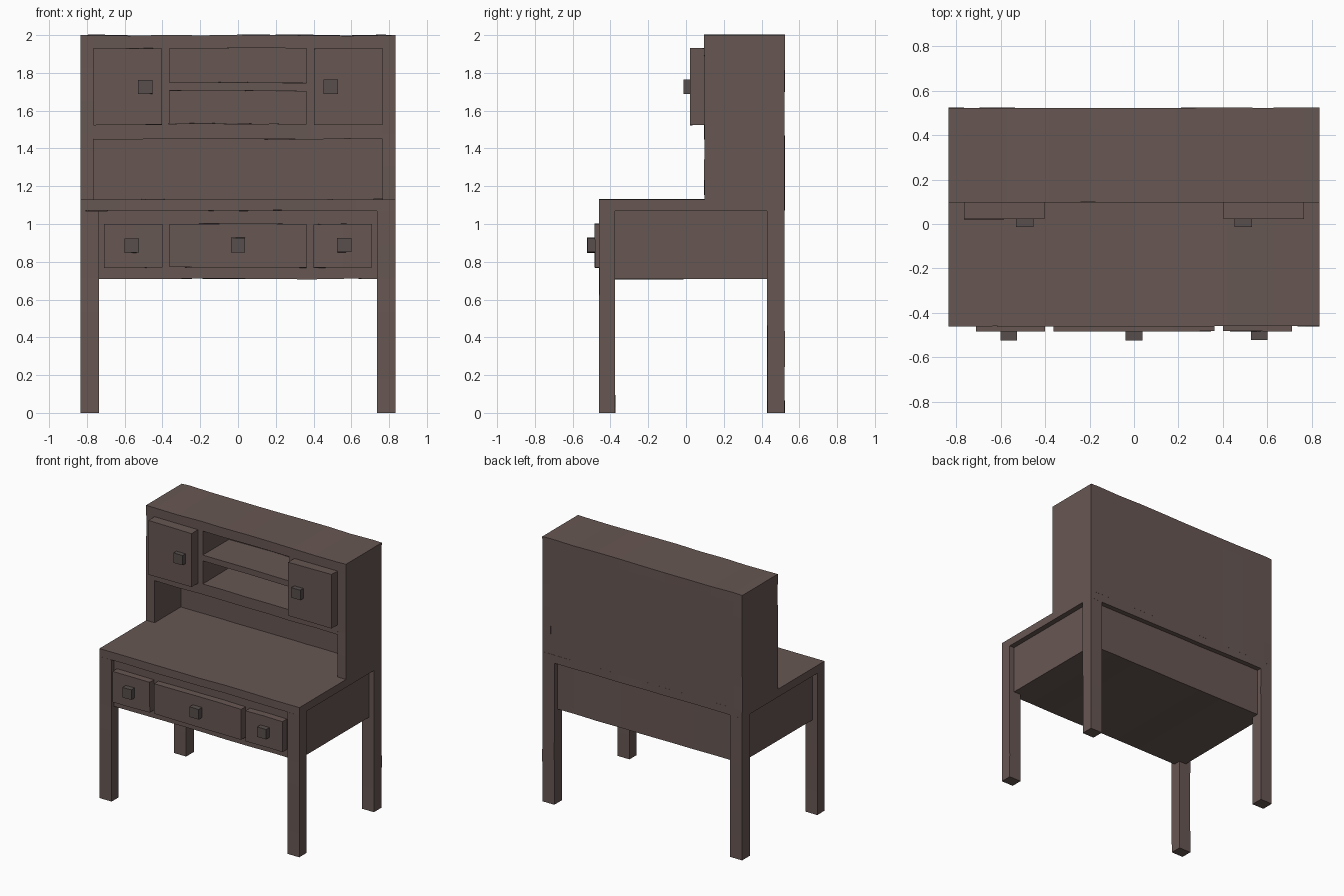
import bpy, bmesh
from mathutils import Vector, noise

if "Cube" in bpy.data.objects:
    bpy.data.objects.remove(bpy.data.objects["Cube"])


def material(name, col):
    m = bpy.data.materials.new(name)
    m.diffuse_color = (*col, 1)
    m.use_nodes = True
    m.node_tree.nodes["Principled BSDF"].inputs["Base Color"].default_value = m.diffuse_color
    return m


WOOD = material("dark_wood", (0.135, 0.095, 0.086))
KNOB = material("knob_wood", (0.095, 0.077, 0.072))


def box(name, x, y, z, mat=WOOD, wobble=0.006):
    """Box from (min, max) ranges, cut along its length and slightly hand-carved."""
    bm = bmesh.new()
    bmesh.ops.create_cube(bm, size=1)
    lo = Vector((x[0], y[0], z[0]))
    size = Vector((x[1], y[1], z[1])) - lo
    for v in bm.verts:
        v.co = Vector([lo[i] + (v.co[i] + 0.5) * size[i] for i in range(3)])
    axis = max((0, 2), key=lambda i: size[i])
    normal = Vector((axis == 0, 0, axis == 2))
    cuts = int(size[axis] / 0.21)
    for k in range(1, cuts + 1):
        bmesh.ops.bisect_plane(
            bm, geom=bm.verts[:] + bm.edges[:] + bm.faces[:],
            plane_co=lo + normal * size[axis] * k / (cuts + 1), plane_no=normal)
    # position-based noise keeps touching parts together; the outer ends stay put
    for v in bm.verts:
        n = noise.noise_vector(v.co * 4.3 + Vector((3, 7, 1)))
        if abs(v.co.x) < 0.83:
            v.co.z += n.z * wobble * (v.co.z > 0.01)
        v.co.y += n.y * wobble * 0.4
    bmesh.ops.recalc_face_normals(bm, faces=bm.faces[:])
    me = bpy.data.meshes.new(name)
    bm.to_mesh(me)
    bm.free()
    me.materials.append(mat)
    ob = bpy.data.objects.new(name, me)
    bpy.context.collection.objects.link(ob)
    return ob


def pair(name, x, y, z, mat=WOOD):
    box(name + "_right", x, y, z, mat)
    box(name + "_left", (-x[1], -x[0]), y, z, mat)


# desk
box("desk_top", (-0.835, 0.835), (-0.46, 0.522), (1.07, 1.13))
box("drawer_case", (-0.795, 0.795), (-0.43, 0.485), (0.71, 1.07))
pair("front_leg", (0.735, 0.835), (-0.46, -0.375), (0, 1.07))
pair("back_leg", (0.735, 0.835), (0.43, 0.522), (0, 1.07))

# drawers and their knobs
pair("side_drawer", (0.40, 0.71), (-0.483, -0.43), (0.77, 1.0))
box("middle_drawer", (-0.363, 0.363), (-0.483, -0.43), (0.77, 1.0))
pair("side_drawer_knob", (0.525, 0.6), (-0.523, -0.48), (0.85, 0.925), KNOB)
box("middle_drawer_knob", (-0.038, 0.038), (-0.523, -0.48), (0.85, 0.925), KNOB)

# hutch shell
F, B = 0.097, 0.522
pair("hutch_side", (0.765, 0.835), (F, B), (1.13, 2.0))
box("hutch_top", (-0.765, 0.765), (F, B), (1.93, 2.0))
box("hutch_back", (-0.765, 0.765), (0.41, B), (1.13, 1.93))
box("hutch_board", (-0.765, 0.765), (F, 0.41), (1.45, 1.53))

# cupboards, doors and open shelf
pair("cupboard", (0.362, 0.765), (F, 0.41), (1.53, 1.93))
box("open_shelf", (-0.362, 0.362), (F, 0.41), (1.705, 1.75))
pair("cupboard_door", (0.403, 0.765), (0.022, F), (1.525, 1.93))
pair("door_knob", (0.453, 0.53), (-0.014, 0.024), (1.69, 1.765), KNOB)
